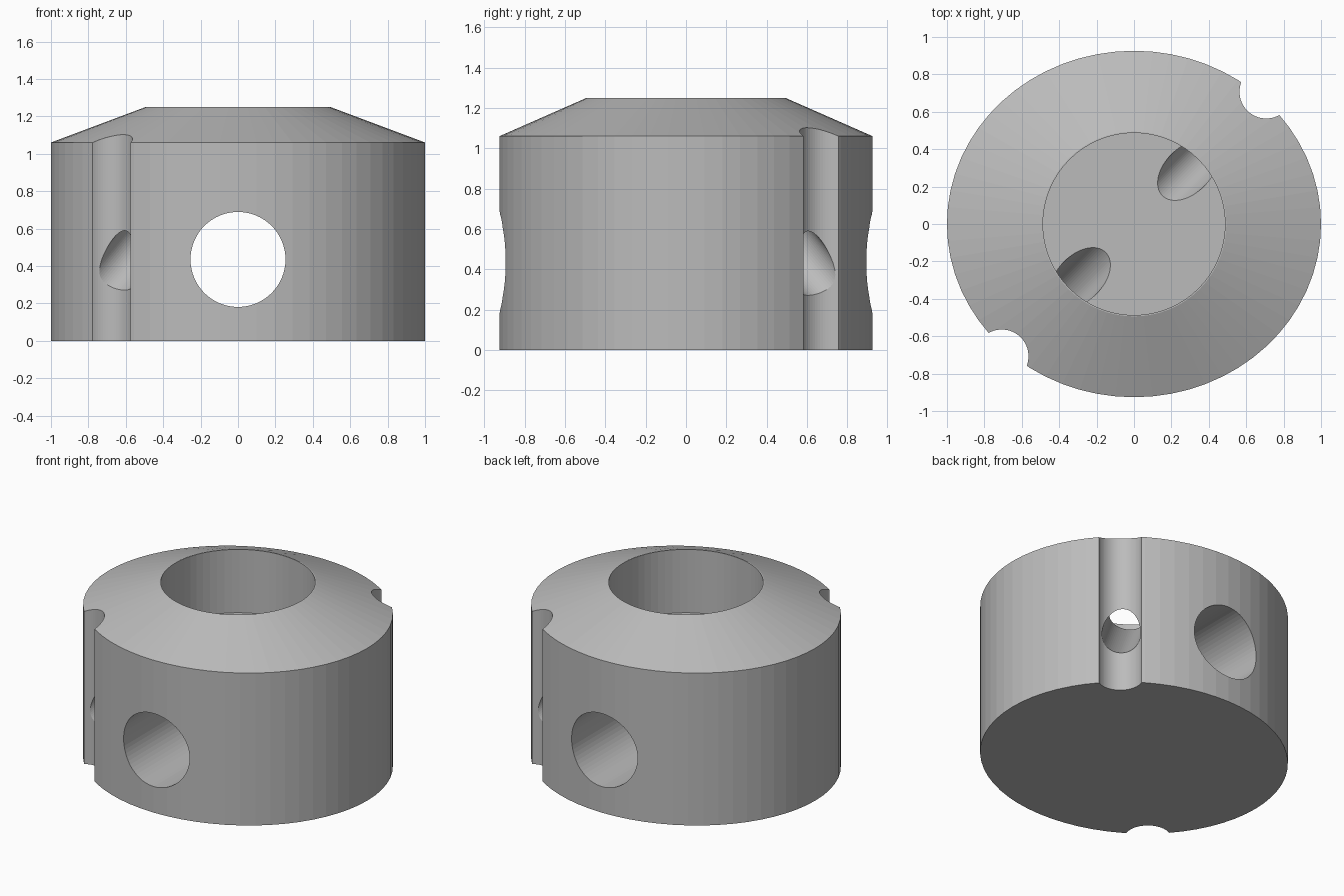
import bpy
import bmesh
from math import cos, sin, pi, radians
from mathutils import Vector

default = bpy.data.objects.get("Cube")
if default:
    bpy.data.objects.remove(default)

SEGMENTS = 64
grey = bpy.data.materials.new("plain grey")
grey.use_nodes = True
colour = (0.5, 0.5, 0.5, 1)
grey.diffuse_color = colour
grey.node_tree.nodes["Principled BSDF"].inputs["Base Color"].default_value = colour


def loft(name, rings):
    """Closed solid through elliptical rings given as (x radius, y radius, z)."""
    bm = bmesh.new()
    loops = []
    for rx, ry, z in rings:
        angles = [2 * pi * i / SEGMENTS for i in range(SEGMENTS)]
        loops.append([bm.verts.new((rx * cos(a), ry * sin(a), z)) for a in angles])
    for low, high in zip(loops, loops[1:]):
        for i in range(SEGMENTS):
            j = (i + 1) % SEGMENTS
            bm.faces.new((low[i], low[j], high[j], high[i]))
    bm.faces.new(loops[0][::-1])
    bm.faces.new(loops[-1])
    mesh = bpy.data.meshes.new(name)
    bm.to_mesh(mesh)
    bm.free()
    mesh.materials.append(grey)
    obj = bpy.data.objects.new(name, mesh)
    bpy.context.collection.objects.link(obj)
    return obj


def rod(name, start, end, radius):
    """Round cutter between two points."""
    start, end = Vector(start), Vector(end)
    axis = end - start
    obj = loft(name, [(radius, radius, 0), (radius, radius, axis.length)])
    obj.location = start
    obj.rotation_euler = axis.to_track_quat("Z", "Y").to_euler()
    return obj


# Slightly oval body with a conical shoulder
body = loft("collar_body", [(1, 0.926, 0), (1, 0.926, 1.06), (0.494, 0.494, 1.25)])

# Blind bore from the top and cross hole from front to back
cutters = [
    rod("bore_cutter", (0, 0, 0.81), (0, 0, 1.5), 0.487),
    rod("cross_hole_cutter", (0, -1.2, 0.435), (0, 1.2, 0.435), 0.254),
]

# Side grooves, each with a sloping duct up to the bore floor
slope = radians(40)
for label, side in (("back_left", 1), ("front_right", -1)):
    out = Vector((side, side, 0)).normalized()
    cutters.append(rod(label + "_groove_cutter", out - Vector((0, 0, 0.2)),
                       out + Vector((0, 0, 1.5)), 0.143))
    mouth = out * 0.857 + Vector((0, 0, 0.43))
    rise = Vector((0, 0, sin(slope))) - out * cos(slope)
    cutters.append(rod(label + "_duct_cutter", mouth - rise * 0.12,
                       mouth + rise * 0.85, 0.122))

# Cut the holes and remove the helpers
bpy.context.view_layer.objects.active = body
body.select_set(True)
for cutter in cutters:
    cutter.hide_render = True
    cut = body.modifiers.new(cutter.name, "BOOLEAN")
    cut.operation = "DIFFERENCE"
    cut.solver = "EXACT"
    cut.object = cutter
    bpy.ops.object.modifier_apply(modifier=cut.name)
    bpy.data.objects.remove(cutter)
